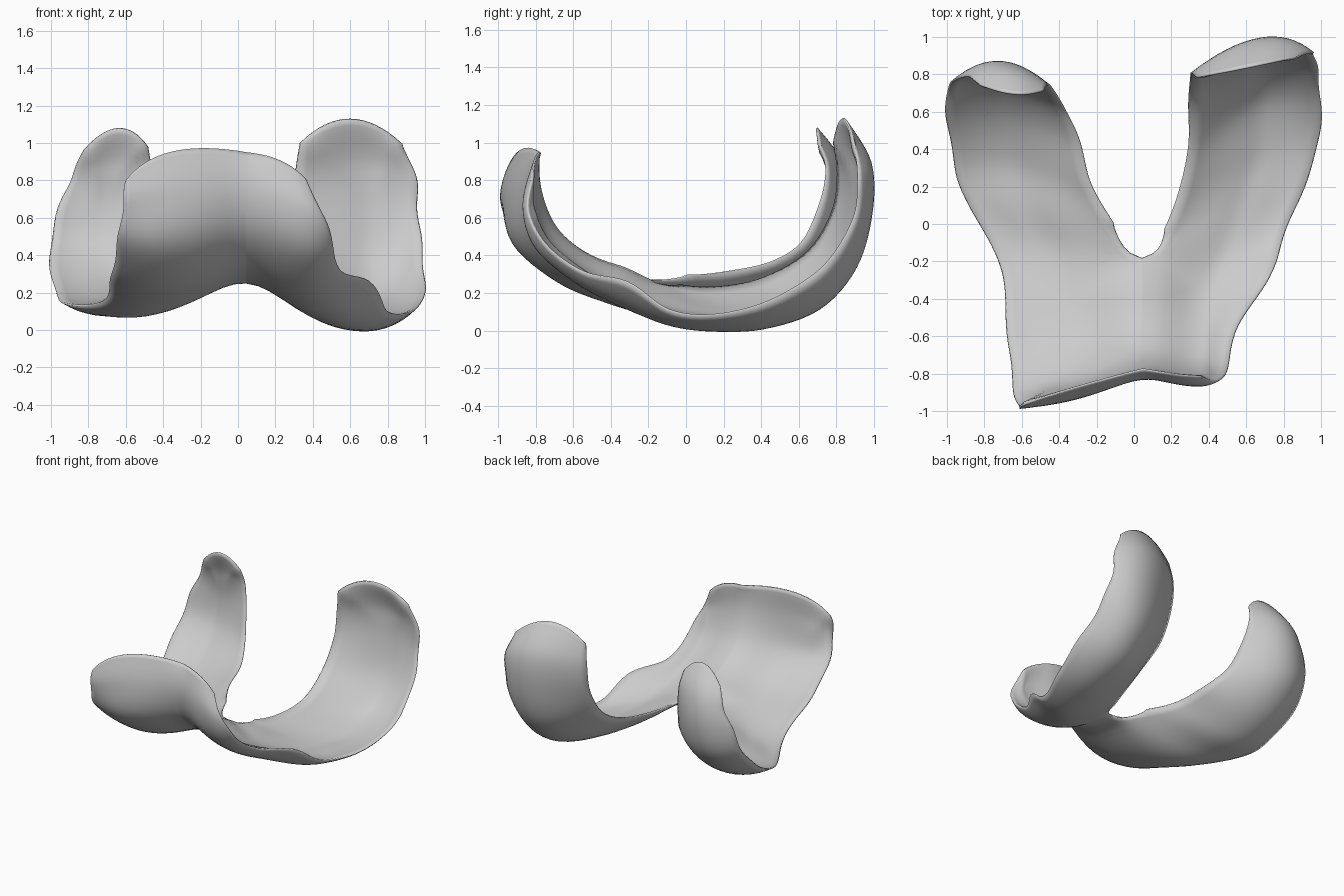
import bpy, bmesh, math
from mathutils import Vector

cube = bpy.data.objects.get("Cube")
if cube:
    bpy.data.objects.remove(cube, do_unlink=True)

mat = bpy.data.materials.new("pale_grey")
mat.use_nodes = True
GREY = (0.6, 0.6, 0.6, 1)
mat.diffuse_color = GREY
mat.node_tree.nodes["Principled BSDF"].inputs["Base Color"].default_value = GREY

# Groove line shared by both limbs, from the front rim to the notch
groove = [(.05, -.78, .95), (.05, -.82, .78), (.05, -.76, .56),
          (.05, -.60, .40), (.05, -.40, .32), (.05, -.21, .31)]
JOIN = len(groove) - 1

# Each limb: inner edge past the notch, ridge line, outer edge
right_limb = (
    groove + [(-.11, .01, .29), (-.23, .22, .31), (-.29, .45, .36), (-.37, .62, .47),
              (-.43, .72, .69), (-.46, .75, .86), (-.48, .72, .98)],
    [(-.35, -.89, .955), (-.32, -.94, .74), (-.33, -.91, .47), (-.33, -.68, .26),
     (-.37, -.42, .15), (-.42, -.15, .085), (-.55, .10, .085), (-.62, .35, .10),
     (-.67, .62, .22), (-.70, .81, .42), (-.70, .87, .67), (-.68, .83, .90), (-.64, .70, 1.08)],
    [(-.60, -.975, .80), (-.615, -.985, .67), (-.64, -.90, .49), (-.67, -.68, .33),
     (-.69, -.40, .22), (-.74, -.15, .14), (-.89, .10, .13), (-.96, .32, .17),
     (-1.0, .55, .30), (-1.0, .72, .48), (-.95, .78, .68), (-.88, .79, .84), (-.83, .75, .96)])
left_limb = (
    groove + [(.16, -.03, .24), (.24, .18, .23), (.29, .42, .28), (.29, .65, .42),
              (.30, .78, .63), (.305, .81, .83), (.33, .79, 1.0)],
    [(.23, -.81, .905), (.30, -.87, .68), (.32, -.81, .45), (.34, -.60, .26),
     (.40, -.36, .13), (.47, -.12, .045), (.56, .12, .005), (.65, .40, .01),
     (.67, .70, .11), (.68, .90, .33), (.68, .985, .62), (.66, .98, .90), (.60, .84, 1.13)],
    [(.36, -.82, .81), (.45, -.84, .63), (.51, -.75, .46), (.55, -.55, .31),
     (.71, -.32, .26), (.79, -.10, .11), (.89, .15, .08), (.98, .40, .14),
     (1.0, .62, .25), (.985, .80, .42), (.965, .90, .62), (.95, .92, .82), (.88, .90, .995)])

STEPS, COLS = 6, 16


def along(points, v):
    """Smooth curve through the points at parameter v."""
    i = min(int(v), len(points) - 2)
    t = v - i
    p = [Vector(points[max(0, min(len(points) - 1, i + k))]) for k in (-1, 0, 1, 2)]
    return 0.5 * (2 * p[1] + (p[2] - p[0]) * t + (2 * p[0] - 5 * p[1] + 4 * p[2] - p[3]) * t * t
                  + (3 * p[1] - p[0] - 3 * p[2] + p[3]) * t ** 3)


bm = bmesh.new()
edge_layer = bm.verts.layers.float.new("edge")
groove_layer = bm.verts.layers.float.new("groove")


def add_limb(limb, phase):
    last = len(limb[0]) - 1
    rows = last * STEPS
    grid = []
    for r in range(rows + 1):
        v = r / STEPS
        a = along(groove, v) if v <= JOIN else along(limb[0], v)
        b, c = along(limb[1], v), along(limb[2], v)
        # Gently uneven outer border
        c = c + (c - b).normalized() * 0.006 * math.sin(v * 4 + phase)
        row = []
        for k in range(COLS + 1):
            u = k / COLS
            co = a * (1 - u) * (1 - 2 * u) + b * 4 * u * (1 - u) + c * u * (2 * u - 1)
            vert = bm.verts.new(co)
            # Sheet is thick in the middle and thins toward its free borders
            d = min(1 - u, v / 5, (last - v) / 4, max(u, (JOIN + 0.1 - v) * 0.35))
            vert[edge_layer] = 0.12 + 0.88 * math.sin(min(1, d / 0.4) * math.pi / 2)
            if r > 0:
                vert[groove_layer] = max(0, 1 - u * 1.5) * max(0, min(1, JOIN + 1 - v))
            row.append(vert)
        grid.append(row)
    for r in range(rows):
        for k in range(COLS):
            bm.faces.new((grid[r][k], grid[r][k + 1], grid[r + 1][k + 1], grid[r + 1][k]))


add_limb(right_limb, 0)
add_limb(left_limb, 2)
bmesh.ops.remove_doubles(bm, verts=bm.verts, dist=0.0005)
bmesh.ops.recalc_face_normals(bm, faces=bm.faces)

# Bearing side faces down and outward
bm.normal_update()
if sum(f.normal.z * f.calc_area() for f in bm.faces) > 0:
    bmesh.ops.reverse_faces(bm, faces=bm.faces)
bm.verts.index_update()
edge_w = [v[edge_layer] for v in bm.verts]
groove_w = [v[groove_layer] for v in bm.verts]
mesh = bpy.data.meshes.new("curved_joint_shell")
bm.to_mesh(mesh)
bm.free()
mesh.materials.append(mat)
shell = bpy.data.objects.new("curved_joint_shell", mesh)
bpy.context.collection.objects.link(shell)
for name, weights in (("thickness", edge_w), ("groove", groove_w)):
    group = shell.vertex_groups.new(name=name)
    for i, w in enumerate(weights):
        group.add([i], w, 'REPLACE')

# Blend the groove where the limbs meet, then give the sheet its thickness
smooth = shell.modifiers.new("blend_groove", 'SMOOTH')
smooth.vertex_group = "groove"
smooth.factor = 0.5
smooth.iterations = 30
solid = shell.modifiers.new("thickness", 'SOLIDIFY')
solid.thickness = 0.085
solid.offset = -1
solid.vertex_group = "thickness"

bpy.ops.object.select_all(action='DESELECT')
shell.select_set(True)
bpy.context.view_layer.objects.active = shell
bpy.ops.object.shade_smooth_by_angle(angle=math.radians(50))
